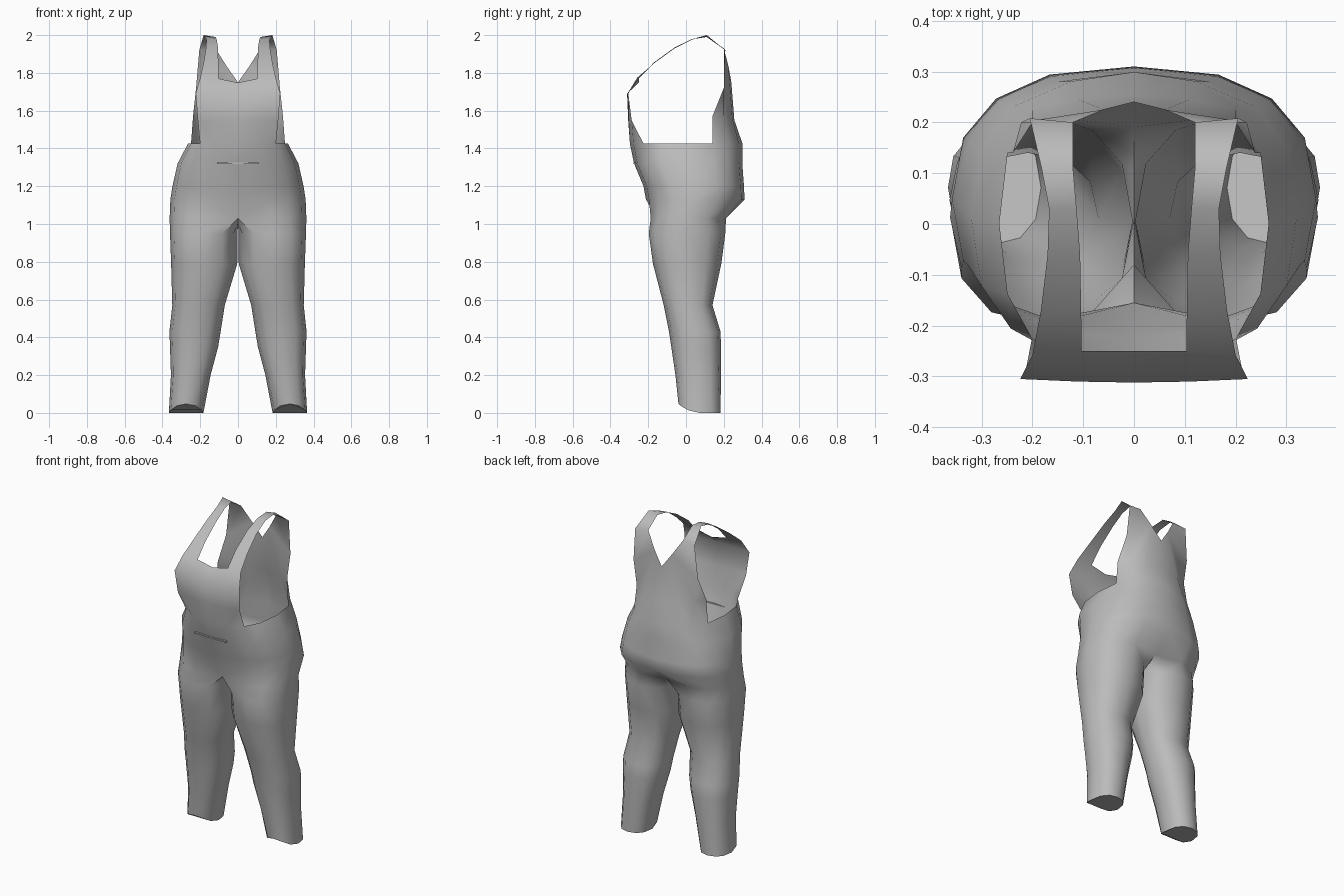
import bpy, bmesh, math

if "Cube" in bpy.data.objects:
    bpy.data.objects.remove(bpy.data.objects["Cube"])

cloth = bpy.data.materials.new("grey_cloth")
cloth.diffuse_color = (0.5, 0.5, 0.5, 1)
cloth.use_nodes = True
cloth.node_tree.nodes["Principled BSDF"].inputs["Base Color"].default_value = cloth.diffuse_color

bm = bmesh.new()


def power(v, e):
    return math.copysign(abs(v) ** e, v)


def verts(points):
    return [bm.verts.new(p) for p in points]


def bridge(a, b, closed=False):
    n = len(a)
    for i in range(n if closed else n - 1):
        j = (i + 1) % n
        bm.faces.new((a[i], a[j], b[j], b[i]))


def half_ring(z, w, yf, yb):
    """Nine points from front centre round the side to back centre."""
    pts = []
    for i in range(9):
        a = math.radians(-90 + 22.5 * i)
        x = 0 if i in (0, 8) else w * power(math.cos(a), 0.8)
        pts.append([x, (yf + yb) / 2 + (yb - yf) / 2 * power(math.sin(a), 0.8), z])
    return pts


def leg_ring(z, xin, xout, yf, yb, lift=0):
    """Twelve points; the first nine line up with the half ring above."""
    pts = []
    for i in range(12):
        a = math.radians(-120 + 30 * i)
        c, s = power(math.cos(a), 0.85), power(math.sin(a), 0.85)
        pts.append(((xin + xout) / 2 + (xout - xin) / 2 * c,
                    (yf + yb) / 2 + (yb - yf) / 2 * s,
                    z + lift * max(0, -s) ** 2))
    return pts


# Hips and waist
hip = half_ring(1.03, 0.362, -0.20, 0.225)
hip[0][1], hip[8][1] = -0.155, 0.19
hip = verts(hip)
ring = hip
for row in [(1.13, 0.358, -0.212, 0.31), (1.2, 0.347, -0.225, 0.307),
            (1.32, 0.32, -0.275, 0.298), (1.425, 0.265, -0.297, 0.299)]:
    nxt = verts(half_ring(*row))
    bridge(ring, nxt)
    ring = nxt
waist = ring

# Crotch seam and leg
loop = hip + verts([(0, 0.1, 1.0), (0, 0.01, 0.99), (0, -0.08, 1.0)])
for row in [(0.95, 0.003, 0.36, -0.197, 0.208), (0.79, 0.004, 0.354, -0.175, 0.187),
            (0.57, 0.07, 0.348, -0.118, 0.14), (0.43, 0.092, 0.363, -0.09, 0.183),
            (0.35, 0.105, 0.36, -0.078, 0.185), (0.2, 0.145, 0.355, -0.056, 0.185),
            (0.0, 0.183, 0.366, -0.04, 0.183, 0.048)]:
    nxt = verts(leg_ring(*row))
    bridge(loop, nxt, True)
    loop = nxt
bm.faces.new(loop)

# Bib
row = waist[:3]
for pts in [[(0, -0.306, 1.55), (0.11, -0.304, 1.55), (0.213, -0.288, 1.55)],
            [(0, -0.312, 1.69), (0.11, -0.31, 1.69), (0.224, -0.305, 1.69)],
            [(0, -0.25, 1.748), (0.103, -0.25, 1.77), (0.2, -0.258, 1.775)]]:
    nxt = verts(pts)
    bridge(row, nxt)
    row = nxt

# Shoulder strap, from bib over the shoulder
strap = row[1:]
for pts in [[(0.104, -0.17, 1.855), (0.183, -0.17, 1.85)],
            [(0.106, -0.06, 1.935), (0.17, -0.06, 1.93)],
            [(0.113, 0.03, 1.978), (0.167, 0.03, 1.975)],
            [(0.12, 0.11, 1.99), (0.182, 0.11, 2.0)],
            [(0.12, 0.2, 1.93), (0.205, 0.208, 1.92)]]:
    nxt = verts(pts)
    bridge(strap, nxt)
    strap = nxt

# Back panel with V neck, joined to the strap
low = verts([(0.238, 0.14, 1.57), (0.2, 0.2, 1.565), (0.11, 0.245, 1.56), (0, 0.256, 1.55)])
bridge(waist[5:], low)
top = verts([(0.222, 0.2, 1.72), (0.06, 0.225, 1.835), (0, 0.24, 1.75)])
bridge(low[1:], top)
bm.faces.new((low[0], low[1], top[0]))
bm.faces.new((top[0], top[1], strap[0], strap[1]))

bmesh.ops.recalc_face_normals(bm, faces=bm.faces)
mesh = bpy.data.meshes.new("overalls")
bm.to_mesh(mesh)
bm.free()
overalls = bpy.data.objects.new("overalls", mesh)
bpy.context.collection.objects.link(overalls)
mesh.materials.append(cloth)
mirror = overalls.modifiers.new("mirror", 'MIRROR')
mirror.merge_threshold = 0.0005
bpy.context.view_layer.objects.active = overalls
overalls.select_set(True)
bpy.ops.object.modifier_apply(modifier="mirror")
bpy.ops.object.shade_smooth_by_angle(angle=math.radians(55))

# Narrow pocket fold across the belly
bpy.ops.mesh.primitive_cube_add(size=1, location=(0, -0.272, 1.322))
fold = bpy.context.object
fold.name = "pocket_fold"
fold.scale = (0.22, 0.012, 0.008)
fold.data.materials.append(cloth)
